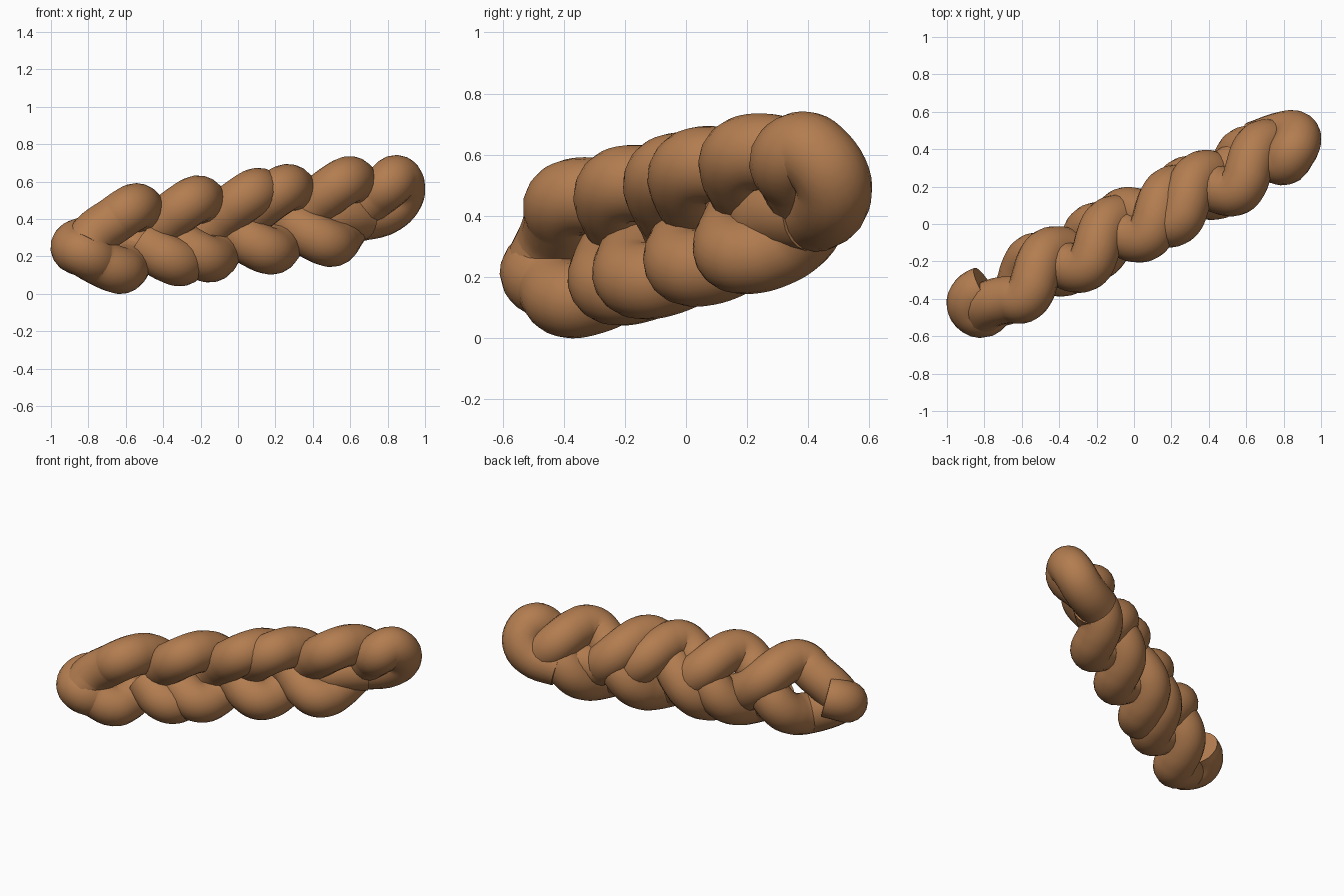
import bpy
from math import sin, pi
from mathutils import Vector

cube = bpy.data.objects.get("Cube")
if cube:
    bpy.data.objects.remove(cube, do_unlink=True)

# Baked crust colour
crust = bpy.data.materials.new("golden_brown_crust")
crust.use_nodes = True
colour = (0.45, 0.205, 0.08, 1)
crust.diffuse_color = colour
crust.node_tree.nodes["Principled BSDF"].inputs["Base Color"].default_value = colour

RADIUS = 0.127       # strand thickness
SWING = 0.163        # up and down weave
DEPTH = 0.08         # front and back weave
LAG = 0.75           # the strands bulge forward at their bends
HALF = 0.405         # distance between a high and a low bend
FRONT = Vector((0.45, -0.89, 0))
UP = Vector((0, -0.09, 1))


def weave(x, peak):
    """Point on a strand whose upper bend lies at x = peak."""
    t = pi / 2 + pi * (x - peak) / HALF
    centre = Vector((x, 0.505 * x, 0.373 + 0.127 * x))
    return centre + UP * SWING * sin(t) + FRONT * DEPTH * sin(2 * t - LAG)


def strand(name, peak, start, end, head=(), tail=()):
    """Woven tube from start to end, with optional shaped ends."""
    steps = round((end - start) / 0.05)
    path = [Vector(p) for p in head]
    path += [weave(start + (end - start) * i / steps, peak) for i in range(steps + 1)]
    path += [Vector(p) for p in tail]
    curve = bpy.data.curves.new(name, "CURVE")
    curve.dimensions = "3D"
    curve.bevel_depth = RADIUS
    curve.bevel_resolution = 8
    curve.resolution_u = 5
    curve.use_fill_caps = True
    spline = curve.splines.new("BEZIER")
    spline.bezier_points.add(len(path) - 1)
    for point, co in zip(spline.bezier_points, path):
        point.co = co
        point.handle_left_type = point.handle_right_type = "AUTO"
    curve.materials.append(crust)
    obj = bpy.data.objects.new(name, curve)
    bpy.context.collection.objects.link(obj)
    bpy.ops.object.select_all(action="DESELECT")
    obj.select_set(True)
    bpy.context.view_layer.objects.active = obj
    bpy.ops.object.convert(target="MESH")
    bpy.ops.object.shade_smooth_by_angle(angle=pi / 4)


# Strand curling round the right end
strand("right_curl_strand", -0.245, -0.67, 0.76,
       head=[(-0.79, -0.345, 0.29), (-0.86, -0.385, 0.27),
             (-0.873, -0.44, 0.24), (-0.82, -0.483, 0.215), (-0.75, -0.435, 0.175)])

# Plain strand, tucked in at both ends
strand("middle_strand", -0.575, -0.68, 0.46,
       head=[(-0.81, -0.46, 0.25), (-0.775, -0.43, 0.31)],
       tail=[(0.56, 0.32, 0.41), (0.66, 0.41, 0.41)])

# Strand curling round the left end
strand("left_curl_strand", 0.075, -0.50, 0.78,
       tail=[(0.845, 0.385, 0.615), (0.87, 0.43, 0.59), (0.865, 0.477, 0.52),
             (0.80, 0.475, 0.45), (0.64, 0.42, 0.405)])
